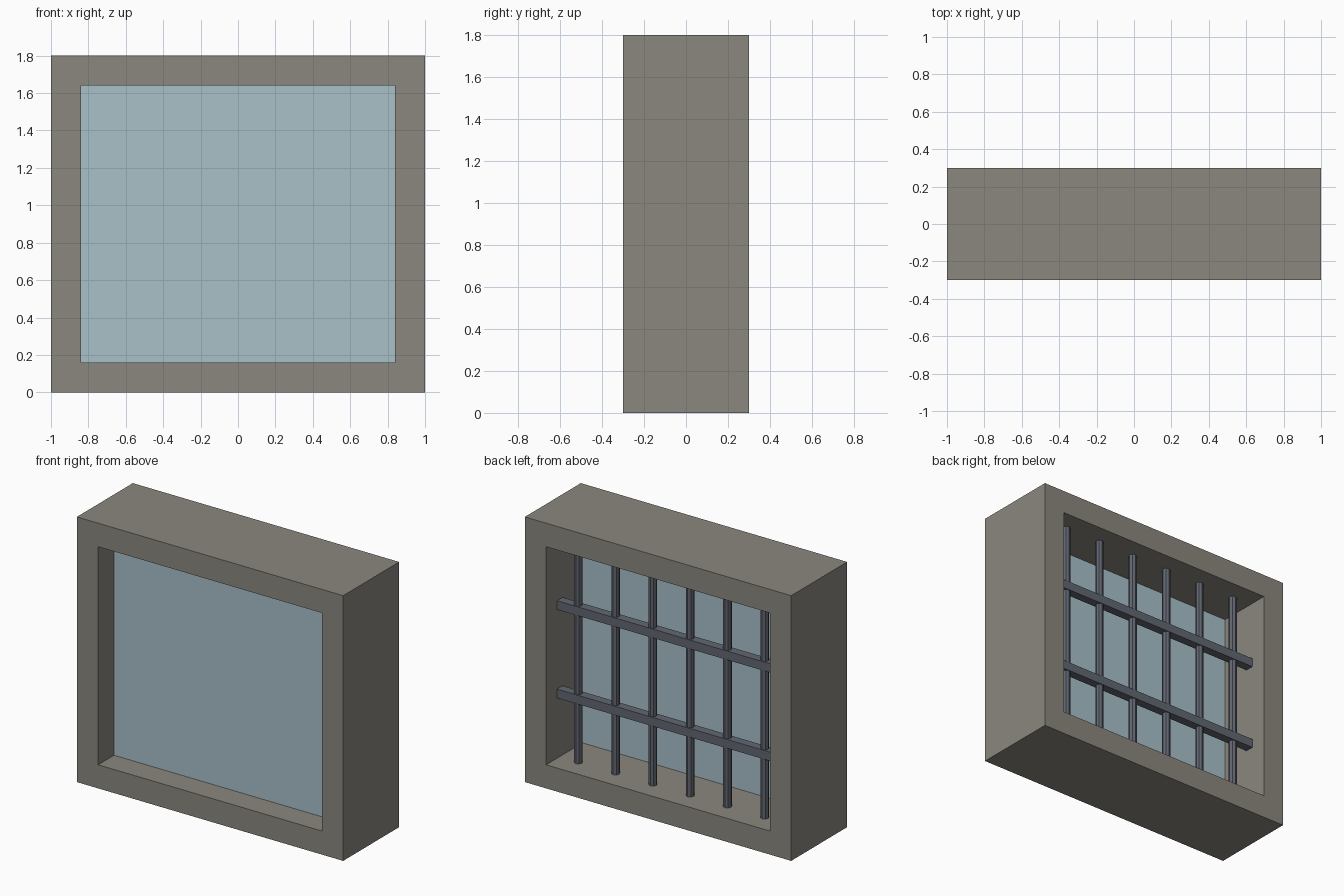
import bpy
import bmesh

cube = bpy.data.objects.get("Cube")
if cube:
    bpy.data.objects.remove(cube, do_unlink=True)

# Overall sizes
WIDTH, HEIGHT, DEPTH, BORDER = 2.0, 1.8, 0.6, 0.16
OPEN_W, OPEN_H = WIDTH - 2 * BORDER, HEIGHT - 2 * BORDER
MID = HEIGHT / 2
BAR_Y = 0.155


def make_material(name, color):
    mat = bpy.data.materials.new(name)
    mat.use_nodes = True
    mat.diffuse_color = (*color, 1)
    mat.node_tree.nodes["Principled BSDF"].inputs["Base Color"].default_value = (*color, 1)
    return mat


stone = make_material("stone grey", (0.258, 0.242, 0.212))
pane = make_material("pale blue glass", (0.392, 0.533, 0.584))
iron = make_material("iron grey", (0.12, 0.134, 0.165))


def add_box(name, size, location, mat):
    bpy.ops.mesh.primitive_cube_add(size=1, location=location)
    obj = bpy.context.object
    obj.name = name
    obj.scale = size
    bpy.ops.object.transform_apply(location=False, rotation=False, scale=True)
    obj.data.materials.append(mat)
    return obj


# Frame: a rectangular ring extruded through its depth
def rectangle(bm, w, h):
    corners = [(-1, -1), (1, -1), (1, 1), (-1, 1)]
    return [bm.verts.new((sx * w / 2, -DEPTH / 2, MID + sz * h / 2)) for sx, sz in corners]


bm = bmesh.new()
outer = rectangle(bm, WIDTH, HEIGHT)
inner = rectangle(bm, OPEN_W, OPEN_H)
for i in range(4):
    j = (i + 1) % 4
    bm.faces.new((outer[i], outer[j], inner[j], inner[i]))
result = bmesh.ops.extrude_face_region(bm, geom=bm.faces[:], use_keep_orig=True)
moved = [v for v in result["geom"] if isinstance(v, bmesh.types.BMVert)]
bmesh.ops.translate(bm, verts=moved, vec=(0, DEPTH, 0))
bmesh.ops.recalc_face_normals(bm, faces=bm.faces[:])
mesh = bpy.data.meshes.new("window_frame")
bm.to_mesh(mesh)
bm.free()
mesh.materials.append(stone)
bpy.context.collection.objects.link(bpy.data.objects.new("window_frame", mesh))

# Glass pane set toward the front
add_box("glass_pane", (OPEN_W, 0.04, OPEN_H), (0, -0.11, MID), pane)

# Upright bars
for i in range(6):
    bpy.ops.mesh.primitive_cylinder_add(vertices=8, radius=0.027, depth=OPEN_H,
                                        location=((i - 2.5) * 0.28, BAR_Y, MID))
    bar = bpy.context.object
    bar.name = f"upright_bar_{i + 1}"
    bar.data.materials.append(iron)

# Cross bars
for name, z in (("lower_cross_bar", 0.6), ("upper_cross_bar", 1.2)):
    add_box(name, (OPEN_W, 0.06, 0.06), (0, BAR_Y, z), iron)
